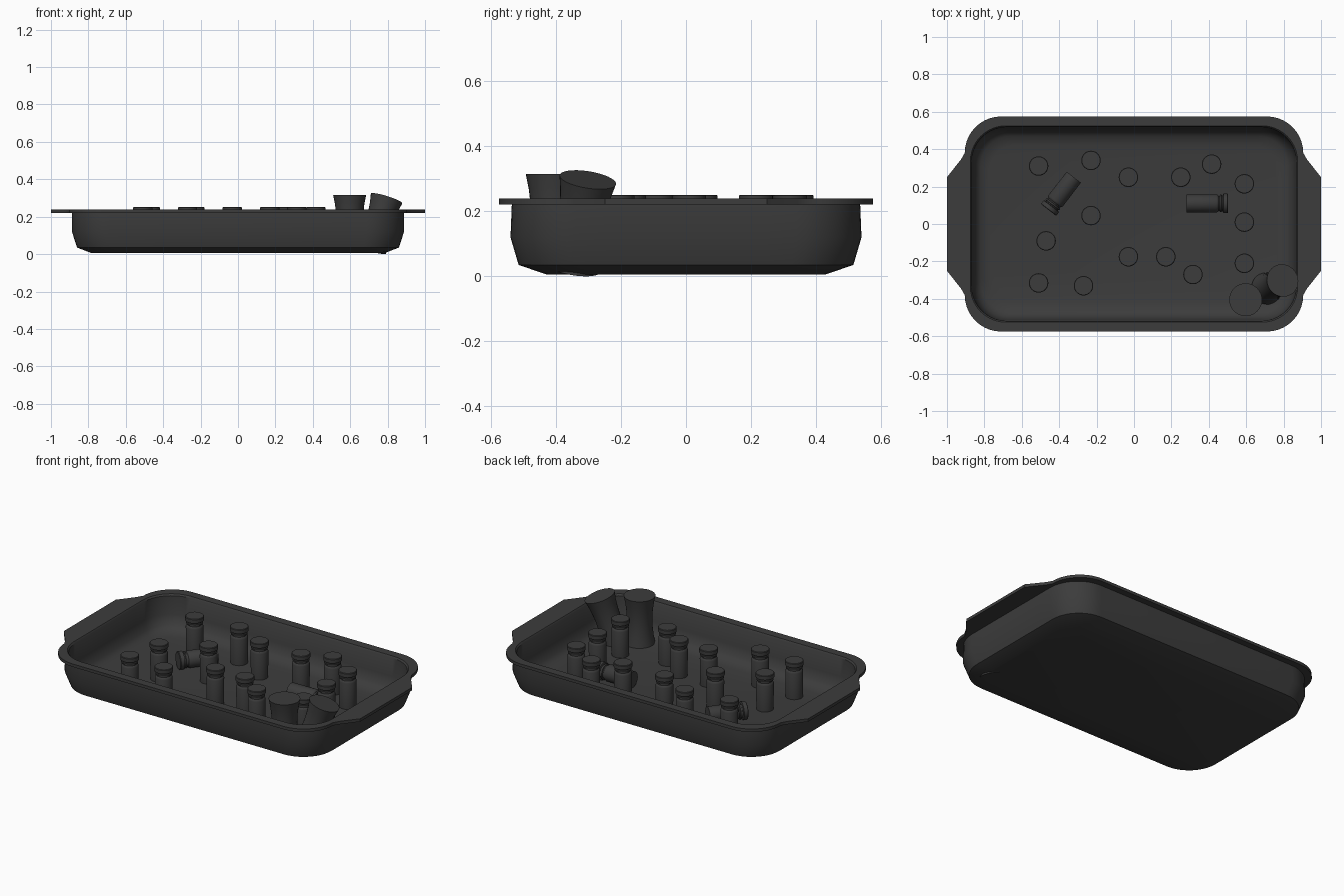
import bpy, bmesh, math
from mathutils import Vector, Matrix

if "Cube" in bpy.data.objects:
    bpy.data.objects.remove(bpy.data.objects["Cube"])

mat = bpy.data.materials.new("dark_metal")
mat.diffuse_color = (0.045, 0.045, 0.045, 1)
mat.use_nodes = True
mat.node_tree.nodes["Principled BSDF"].inputs["Base Color"].default_value = mat.diffuse_color
FLOOR = 0.03


def finish(name, bm, angle=35):
    bmesh.ops.recalc_face_normals(bm, faces=bm.faces)
    me = bpy.data.meshes.new(name)
    bm.to_mesh(me)
    bm.free()
    ob = bpy.data.objects.new(name, me)
    bpy.context.collection.objects.link(ob)
    me.materials.append(mat)
    bpy.ops.object.select_all(action='DESELECT')
    ob.select_set(True)
    bpy.context.view_layer.objects.active = ob
    bpy.ops.object.shade_smooth_by_angle(angle=math.radians(angle))
    return ob


def loft(name, rings, angle=35):
    """Skin a stack of equally sized rings and cap both ends."""
    bm = bmesh.new()
    vs = [[bm.verts.new(p) for p in r] for r in rings]
    n = len(vs[0])
    for a, b in zip(vs, vs[1:]):
        for i in range(n):
            j = (i + 1) % n
            bm.faces.new((a[i], a[j], b[j], b[i]))
    bm.faces.new(vs[0])
    bm.faces.new(vs[-1])
    return finish(name, bm, angle)


def mirror_quarter(quarter, z):
    q = quarter
    pts = q + [(-x, y) for x, y in reversed(q)]
    pts += [(-x, -y) for x, y in q] + [(x, -y) for x, y in reversed(q)]
    return [(x, y, z) for x, y in pts]


def corner(cx, cy, rx, ry, n=10):
    return [(cx + rx * math.cos(t), cy + ry * math.sin(t))
            for t in (math.pi / 2 * i / n for i in range(n + 1))]


def tray_ring(hx, hy, r, z):
    side = [(hx, 0.15), (hx, 0.24)]
    return mirror_quarter(side + corner(hx - r, hy - r, r, r), z)


def rim_ring(z):
    handle = [(1.0, 0.25), (0.925, 0.345)]
    return mirror_quarter(handle + corner(0.71, 0.38, 0.195, 0.195), z)


# Tray: outer shell, flat rim with handles, inner basin
loft("baking_tray", [
    tray_ring(0.785, 0.43, 0.14, 0.006),
    tray_ring(0.86, 0.515, 0.19, 0.035),
    tray_ring(0.888, 0.54, 0.20, 0.12),
    tray_ring(0.888, 0.536, 0.20, 0.221),
    rim_ring(0.221),
    rim_ring(0.239),
    tray_ring(0.875, 0.525, 0.19, 0.239),
    tray_ring(0.868, 0.518, 0.185, 0.230),
    tray_ring(0.862, 0.512, 0.18, 0.12),
    tray_ring(0.845, 0.495, 0.17, 0.065),
    tray_ring(0.82, 0.47, 0.16, 0.042),
    tray_ring(0.77, 0.42, 0.13, FLOOR),
])


def lathe(name, profile, base, axis, seg=32):
    """Revolve (radius, height) points about an axis starting at base."""
    rot = Vector((0, 0, 1)).rotation_difference(Vector(axis).normalized())
    m = Matrix.Translation(base) @ rot.to_matrix().to_4x4()
    rings = [[m @ Vector((r * math.cos(2 * math.pi * i / seg),
                          r * math.sin(2 * math.pi * i / seg), h))
              for i in range(seg)] for r, h in profile]
    return loft(name, rings)


# Small bottles: body, neck groove and cap
bottle = [(0.048, 0), (0.049, 0.158), (0.045, 0.167), (0.041, 0.17), (0.041, 0.176),
          (0.047, 0.178), (0.047, 0.186), (0.042, 0.188), (0.042, 0.193),
          (0.052, 0.196), (0.052, 0.218), (0.049, 0.221)]
spots = [(-.51, .31), (-.23, .34), (-.03, .25), (.25, .25), (.415, .32),
         (.59, .215), (.59, .01), (.59, -.21), (.315, -.27), (.17, -.175),
         (-.03, -.175), (-.27, -.33), (-.51, -.315), (-.47, -.09), (-.23, .045)]
for i, (x, y) in enumerate(spots):
    lathe(f"bottle_{i + 1:02d}", bottle, (x, y, FLOOR), (0, 0, 1))

# Two bottles lying on the tray floor
lathe("fallen_bottle_right", bottle, (0.282, 0.11, FLOOR + 0.05), (1, 0, 0))
lathe("fallen_bottle_left", bottle, (-0.322, 0.25, FLOOR + 0.05), (-0.61, -0.79, 0))

# Waisted cups: one upright, one leaning into the corner
cup = [(0.086, 0), (0.079, 0.04), (0.073, 0.09), (0.071, 0.14),
       (0.073, 0.19), (0.079, 0.24), (0.088, 0.285)]
lathe("cup_upright", cup, (0.597, -0.405, FLOOR), (0, 0, 1))
lathe("cup_leaning", cup, (0.71, -0.345, 0.0285), (0.295, 0.15, 0.94))
